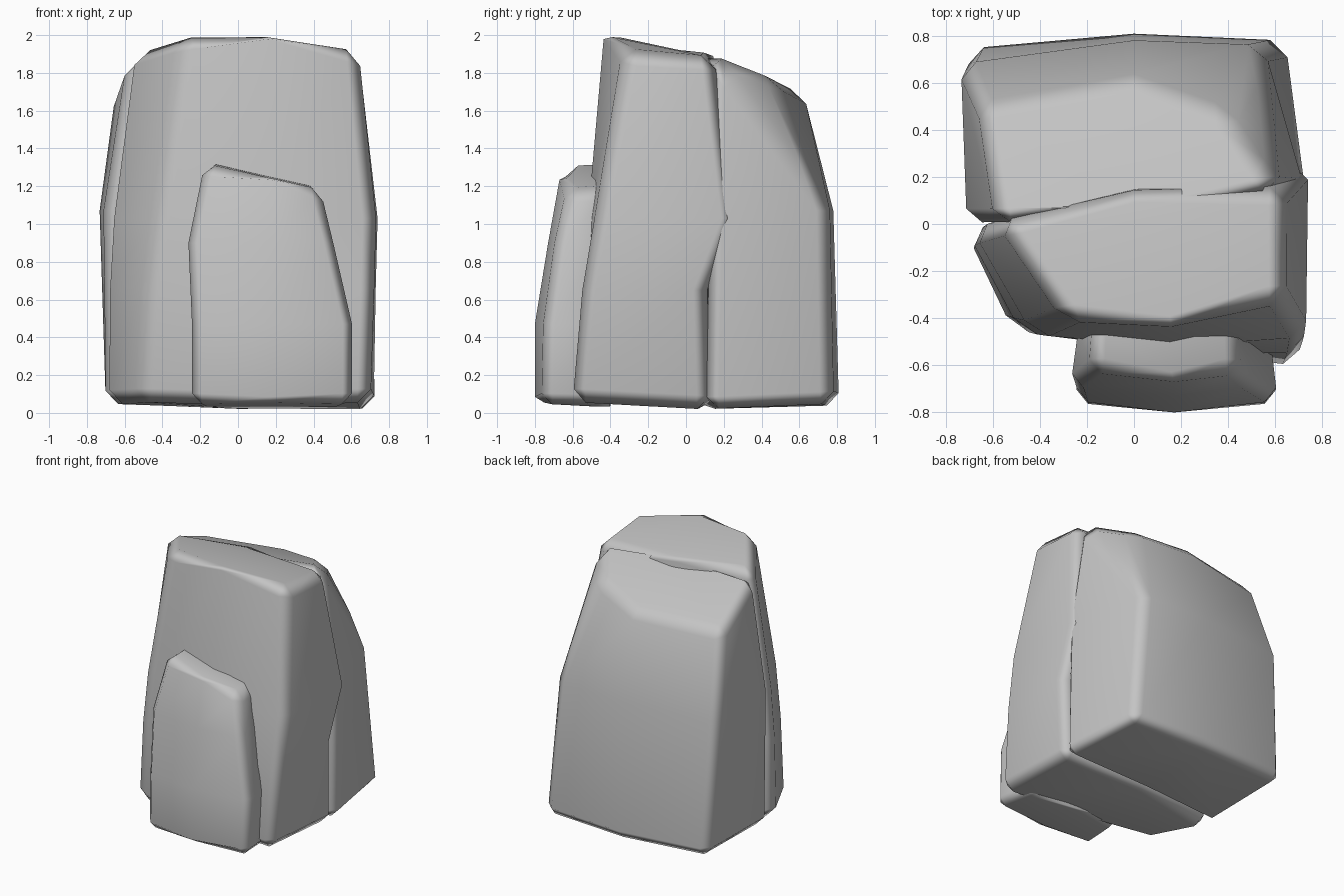
import bpy
import bmesh

default_cube = bpy.data.objects.get("Cube")
if default_cube:
    bpy.data.objects.remove(default_cube, do_unlink=True)


def make_material(name, value):
    material = bpy.data.materials.new(name)
    material.use_nodes = True
    colour = (value, value, value, 1.0)
    material.diffuse_color = colour
    material.node_tree.nodes["Principled BSDF"].inputs["Base Color"].default_value = colour
    return material


stone_grey = make_material("stone grey", 0.55)


def make_boulder(name, rings, bevel_width, corner_facet=False):
    """Skin stacked cross-sections, cap both ends and chamfer the sharp edges."""
    bm = bmesh.new()
    loops = [[bm.verts.new(point) for point in ring] for ring in rings]
    for lower, upper in zip(loops, loops[1:]):
        count = len(lower)
        for i in range(count):
            j = (i + 1) % count
            bm.faces.new((lower[i], lower[j], upper[j], upper[i]))
    bm.faces.new(list(reversed(loops[0])))
    bm.faces.new(loops[-1])
    if corner_facet:
        # Triangular facet on the upper back right corner
        bmesh.ops.connect_verts(bm, verts=[loops[-2][3], loops[-1][2]])
    bmesh.ops.recalc_face_normals(bm, faces=bm.faces)
    for face in bm.faces:
        face.smooth = True

    mesh = bpy.data.meshes.new(name)
    bm.to_mesh(mesh)
    bm.free()
    mesh.materials.append(stone_grey)
    boulder = bpy.data.objects.new(name, mesh)
    bpy.context.collection.objects.link(boulder)

    bevel = boulder.modifiers.new("chamfer", "BEVEL")
    bevel.width = bevel_width
    bevel.segments = 1
    bevel.limit_method = "ANGLE"
    bevel.angle_limit = 0.42
    boulder.modifiers.new("soft shading", "WEIGHTED_NORMAL")
    return boulder


def level(z, *outline):
    """Cross-section at one height."""
    return [(x, y, z) for x, y in outline]


# Every ring runs: front left, middle, right, then back right, middle, left
# Tall slab in the middle
make_boulder("middle_boulder", [
    [(-.52, -.45, .06), (.15, -.54, .04), (.7, -.61, .06),
     (.72, .13, .02), (0, .13, -.01), (-.71, -.04, .05)],
    level(.65, (-.48, -.46), (.15, -.54), (.72, -.55),
          (.73, .11), (0, .14), (-.71, -.03)),
    level(1.03, (-.43, -.47), (.15, -.52), (.73, -.48),
          (.74, .26), (0, .19), (-.69, -.02)),
    [(-.29, -.41, 1.99), (.16, -.43, 2.05), (.64, -.32, 1.91),
     (.64, .15, 1.88), (0, .14, 1.96), (-.58, .01, 1.9)],
], .07)

# Broad boulder behind, with a sloping crown
make_boulder("back_boulder", [
    [(-.7, 0, .05), (0, .09, .02), (.73, .11, .02),
     (.65, .78, .05), (0, .81, .04), (-.7, .75, .06)],
    level(1.07, (-.71, 0), (0, .08), (.73, .13),
          (.55, .76), (0, .78), (-.735, .68)),
    [(-.58, 0, 1.88), (0, .08, 1.94), (.61, .14, 1.89),
     (.39, .47, 1.77), (0, .62, 1.7), (-.66, .5, 1.67)],
], .065, corner_facet=True)

# Small slab leaning on the front
make_boulder("front_boulder", [
    [(-.25, -.76, .05), (.17, -.8, .03), (.61, -.76, .05),
     (.57, -.42, .04), (.17, -.4, -.02), (-.21, -.42, .04)],
    level(.47, (-.25, -.75), (.17, -.8), (.61, -.75),
          (.57, -.41), (.17, -.4), (-.21, -.41)),
    level(.9, (-.27, -.69), (.17, -.73), (.51, -.69),
          (.48, -.4), (.17, -.4), (-.23, -.4)),
    [(-.18, -.62, 1.31), (.17, -.66, 1.29), (.44, -.62, 1.17),
     (.43, -.4, 1.18), (.17, -.4, 1.31), (-.17, -.4, 1.32)],
], .055)
